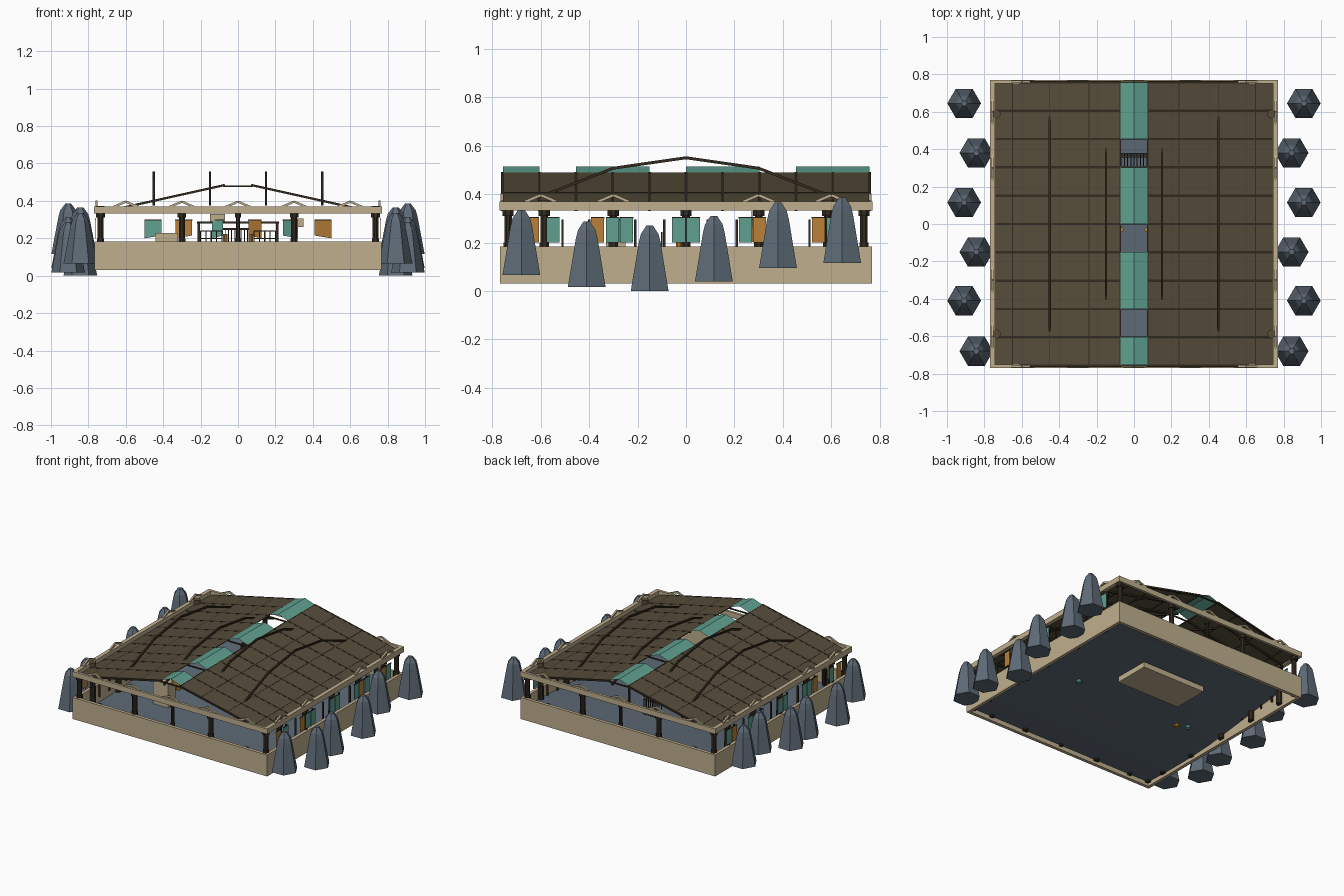
import bpy, bmesh, math
from mathutils import Vector, Matrix

if "Cube" in bpy.data.objects:
    bpy.data.objects.remove(bpy.data.objects["Cube"], do_unlink=True)


def material(name, rgb):
    m = bpy.data.materials.new(name)
    m.use_nodes = True
    col = [(c / 255) ** 2.2 for c in rgb] + [1]
    m.diffuse_color = col
    bsdf = next(n for n in m.node_tree.nodes if n.type == 'BSDF_PRINCIPLED')
    bsdf.inputs["Base Color"].default_value = col
    return m


TAN = material("pale wood", (190, 173, 140))
DARK = material("dark timber", (54, 47, 37))
ROOF = material("roof brown", (87, 78, 61))
TEAL = material("teal cloth", (96, 159, 143))
OCHRE = material("ochre cloth", (184, 128, 60))
SLATE = material("slate", (94, 106, 118))


def finish(name, bm, mat, recalc=True):
    if recalc:
        bmesh.ops.recalc_face_normals(bm, faces=bm.faces)
    me = bpy.data.meshes.new(name)
    bm.to_mesh(me)
    bm.free()
    me.materials.append(mat)
    ob = bpy.data.objects.new(name, me)
    bpy.context.collection.objects.link(ob)
    return ob


def add_box(bm, lo, hi):
    lo, hi = Vector(lo), Vector(hi)
    mat = Matrix.Translation((lo + hi) / 2) @ Matrix.Diagonal((*(hi - lo), 1))
    bmesh.ops.create_cube(bm, size=1, matrix=mat)


def add_bar(bm, a, b, w=0.012, sides=4):
    """Straight prism between two points."""
    a, b = Vector(a), Vector(b)
    d = b - a
    rot = d.to_track_quat('Z', 'Y').to_matrix().to_4x4()
    turn = Matrix.Rotation(math.pi / sides, 4, 'Z')
    bmesh.ops.create_cone(bm, cap_ends=True, segments=sides, radius1=w * .7, radius2=w * .7,
                          depth=d.length, matrix=Matrix.Translation((a + b) / 2) @ rot @ turn)


def add_quad(bm, *pts):
    bm.faces.new([bm.verts.new(p) for p in pts])


def add_ring(bm, out, inn_x, inn_y, z0, z1):
    for s in (-1, 1):
        add_box(bm, (min(s * inn_x, s * out), -out, z0), (max(s * inn_x, s * out), out, z1))
        add_box(bm, (-inn_x, min(s * inn_y, s * out), z0), (inn_x, max(s * inn_y, s * out), z1))


def roof_z(x):
    return 0.49 - 0.222 * (abs(x) - 0.07)


# Plinth walls and beam ring
bm = bmesh.new()
add_ring(bm, 0.768, 0.745, 0.745, 0.03, 0.183)
finish("plinth_walls", bm, TAN)
bm = bmesh.new()
add_ring(bm, 0.77, 0.742, 0.752, 0.332, 0.37)
finish("beam_ring", bm, TAN)

# Gently rising ground inside the walls
bm = bmesh.new()
bmesh.ops.create_grid(bm, x_segments=12, y_segments=12, size=0.747)
for v in bm.verts:
    v.co.z = 0.085 + 0.03 * math.sin(v.co.y * 2.5 - 0.4)
    v.co.z += 0.05 * max(0, v.co.y - v.co.x - 0.6)
floor = finish("ground_floor", bm, SLATE, False)
for p in floor.data.polygons:
    p.use_smooth = True

# Dais, sunk in the ground
bm = bmesh.new()
add_box(bm, (-0.25, 0.14, 0.045), (0.25, 0.40, 0.084))
finish("dais", bm, TAN)

# Columns with wider capitals and feet
bm = bmesh.new()
spots = [(s * 0.735, y) for s in (-1, 1) for y in (-.735, -.585, -.3, 0, .3, .585, .735)]
spots += [(x, s * 0.735) for s in (-1, 1) for x in (-.3, 0, .3)]
for x, y in spots:
    w = 0.016 if x == 0 else 0.024
    add_bar(bm, (x, y, 0.05), (x, y, 0.335), w, 8)
    add_bar(bm, (x, y, 0.31), (x, y, 0.335), w * 1.5, 8)
    add_bar(bm, (x, y, 0.05), (x, y, 0.2), w * 1.25, 8)
for s in (-1, 1):
    for x in (-.58, .58):
        add_bar(bm, (x, s * .735, 0.05), (x, s * .735, 0.175), 0.024, 8)
finish("columns", bm, DARK)

# Small peaked braces standing on the beams, and round caps near the corners
bm = bmesh.new()
bm_caps = bmesh.new()
for s in (-1, 1):
    for c in (-.6, -.3, 0, .3, .6):
        for e in (-1, 1):
            add_bar(bm, (c + e * .065, s * .76, .368), (c, s * .76, .396), 0.012)
            if abs(c) > 0.1:
                add_bar(bm, (s * .757, c + e * .065, .368), (s * .757, c, .396), 0.012)
    for y in (-.588, .588):
        add_bar(bm_caps, (s * .737, y, .34), (s * .737, y, .374), 0.034, 12)
finish("beam_braces", bm, TAN)
finish("column_caps", bm_caps, ROOF)

# Roof sheets, one on each side of the open ridge
bm = bmesh.new()
for s in (-1, 1):
    xs = (0.07 * s, 0.748 * s)
    add_quad(bm, *[(x, y, roof_z(x)) for x, y in
                   ((xs[0], -.76), (xs[1], -.76), (xs[1], .76), (xs[0], .76))])
roof = finish("roof_sheets", bm, ROOF, False)
for p in roof.data.polygons:
    if p.normal.z < 0:
        p.flip()

# Rafters, purlins and ridge ties
bm = bmesh.new()
for s in (-1, 1):
    for i in range(-5, 6):
        y = i * 0.1515
        add_bar(bm, (s * .07, y, roof_z(.07) - .005), (s * .74, y, roof_z(.74) - .005), 0.012)
    for x in (.075, .24, .45, .65):
        add_bar(bm, (s * x, -.758, roof_z(x) - .002), (s * x, .758, roof_z(x) - .002), 0.005)
for i in range(-5, 6):
    if i not in (-1, 1):
        add_bar(bm, (-.08, i * .1515, .478), (.08, i * .1515, .478), 0.008)
finish("roof_frame", bm, DARK)

# Tented ridge covers
bm = bmesh.new()
for y0, y1 in ((-.755, -.605), (-.455, -.15), (0, .303), (.455, .757)):
    for s in (-1, 1):
        a, b, c, d = (s * .074, y0, .489), (s * .074, y1, .489), (0, y1, .514), (0, y0, .514)
        add_quad(bm, *((a, b, c, d) if s > 0 else (d, c, b, a)))
finish("ridge_covers", bm, TEAL, False)

# Long bowed ribs rising over the roof
bm = bmesh.new()
path = [(-.62, .382), (-.3, .507), (0, .55), (.3, .507), (.62, .382)]
for x in (-.45, -.15, .15, .45):
    for (y0, z0), (y1, z1) in zip(path, path[1:]):
        add_bar(bm, (x, y0, z0), (x, y1, z1), 0.012)
finish("bowed_ribs", bm, DARK)

# Cloths hanging along the sides
teal, ochre, posts = bmesh.new(), bmesh.new(), bmesh.new()
side_row = [(-.635, 1), (-.55, 0), (-.365, 1), (-.303, 0), (-.245, 0), (-.03, 0), (.03, 0),
            (.245, 0), (.303, 1), (.365, 0), (.547, 1), (.607, 0)]
for s in (-1, 1):
    for y, k in side_row:
        add_box((teal, ochre)[k], (s * .764 - .001, y - .027, .2), (s * .764 + .001, y + .027, .302))
        add_bar(posts, (s * .762, y - .028, .303), (s * .762, y + .028, .303), 0.006)
    for y in (-.51, -.4, -.21, -.09, .09, .21, .4, .51):
        add_bar(posts, (s * .735, y, .1), (s * .735, y, .295), 0.01)

# Cloths hanging in the hall, with small floor cushions
for x, y, w, k in ((-.455, -.04, .09, 0), (.455, -.04, .09, 1), (-.29, -.3, .09, 1),
                   (.28, -.3, .08, 0), (.09, .25, .07, 1), (-.11, .25, .06, 0)):
    e = math.copysign(w / 2, x)
    add_quad((teal, ochre)[k], (x - e, y, .215), (x + e, y + .03, .2),
             (x + e, y + .03, .295), (x - e, y, .295))
    add_bar(posts, (x - e, y, .297), (x + e, y + .03, .297), 0.006)
for x, y, k in ((.43, -.04, 0), (-.49, -.04, 0), (-.42, -.07, 1)):
    add_bar((teal, ochre)[k], (x, y, .055), (x, y, .1), 0.025, 8)
for s in (-1, 1):
    add_bar(ochre, (s * .068, -.03, .08), (s * .068, -.03, .222), 0.018, 8)
finish("teal_cloths", teal, TEAL)
finish("ochre_cloths", ochre, OCHRE)
finish("cloth_posts", posts, DARK)

# Railings and a slatted seat
bm = bmesh.new()
for s in (-1, 1):
    for z in (.2, .24):
        add_bar(bm, (s * .085, -.1, z), (s * .2, -.1, z), 0.006)
    for i in range(5):
        x = s * (.085 + i * .029)
        add_bar(bm, (x, -.1, .08), (x, -.1, .24), 0.006)
    add_bar(bm, (s * .21, .34, .09), (s * .21, .34, .29), 0.012)
add_bar(bm, (-.22, .36, .285), (.22, .36, .285), 0.01)
for i in range(-4, 5):
    add_bar(bm, (i * .017, .375, .09), (i * .017, .375, .25), 0.005)
    add_bar(bm, (i * .017, .31, .2), (i * .017, .375, .2), 0.005)
add_bar(bm, (-.08, .375, .25), (.08, .375, .25), 0.009)
finish("railings_and_seat", bm, DARK)

# Low table and hanging boards
bm = bmesh.new()
add_box(bm, (-.44, -.33, .06), (-.32, -.25, .228))
add_box(bm, (.28, .27, .26), (.35, .275, .305))
add_box(bm, (-.15, .27, .29), (-.07, .275, .33))
finish("table_and_boards", bm, TAN)

# Tapered six-sided stones flanking the hall
profile = [(0.09, 0), (0.052, .2), (0.042, .235), (0.016, .27)]
stones = [(.843, -.68, .065), (.908, -.41, .016), (.843, -.15, 0),
          (.908, .115, .04), (.843, .38, .095), (.908, .645, .115)]
for side, s in (("left", 1), ("right", -1)):
    for n, (x, y, z) in enumerate(stones):
        bm = bmesh.new()
        rings = [[bm.verts.new((s * x + r * math.cos(k * math.pi / 3),
                                y + r * math.sin(k * math.pi / 3), z + h)) for k in range(6)]
                 for r, h in profile]
        for lo, hi in zip(rings, rings[1:]):
            for k in range(6):
                bm.faces.new((lo[k], lo[(k + 1) % 6], hi[(k + 1) % 6], hi[k]))
        bm.faces.new(rings[0][::-1])
        bm.faces.new(rings[-1])
        finish(f"{side}_stone_{n + 1}", bm, SLATE)
